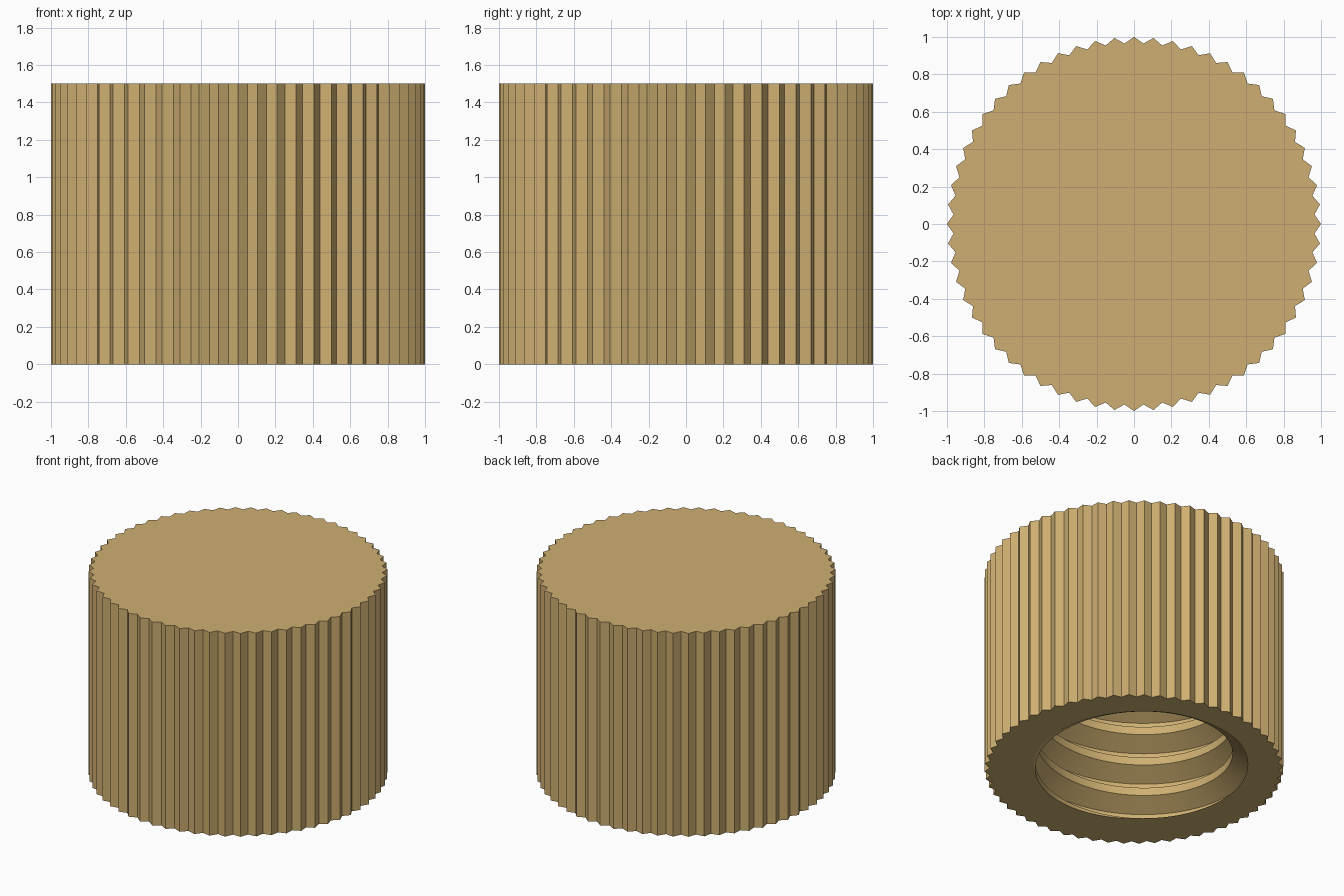
import bpy, bmesh, math

if "Cube" in bpy.data.objects:
    bpy.data.objects.remove(bpy.data.objects["Cube"])

HEIGHT, DEPTH = 1.5, 1.25          # cap height, blind bore depth
TEETH, TIP, VALLEY = 60, 1.0, 0.966
PITCH, MINOR, MAJOR = 0.235, 0.66, 0.79
STEPS = 96                         # segments per thread turn

brass = bpy.data.materials.new("tan_brass")
brass.diffuse_color = (0.62, 0.43, 0.165, 1)
brass.use_nodes = True
brass.node_tree.nodes["Principled BSDF"].inputs["Base Color"].default_value = brass.diffuse_color

bm = bmesh.new()

# Knurled outer wall: alternating tip and valley points, closed on top
bottom, top = [], []
for i in range(TEETH * 2):
    a = math.pi * i / TEETH
    r = VALLEY if i % 2 else TIP
    bottom.append(bm.verts.new((r * math.cos(a), r * math.sin(a), 0)))
    top.append(bm.verts.new((r * math.cos(a), r * math.sin(a), HEIGHT)))
n = len(bottom)
for i in range(n):
    j = (i + 1) % n
    bm.faces.new((bottom[i], bottom[j], top[j], top[i]))
bm.faces.new(top)
rim = [bm.edges.get((bottom[i], bottom[(i + 1) % n])) for i in range(n)]

# Threaded bore: thread profile swept along a right-handed helix
profile = [(-1 / 16, MAJOR), (1 / 16, MAJOR), (3 / 8, MINOR), (5 / 8, MINOR), (15 / 16, MAJOR)]
turns = math.ceil(DEPTH / PITCH) + 3
rows = []
for i in range(turns * STEPS + 1):
    a = math.pi / 2 + 2 * math.pi * i / STEPS
    z = PITCH * (i / STEPS - 2)
    rows.append([bm.verts.new((r * math.cos(a), r * math.sin(a), z + PITCH * t))
                 for t, r in profile])
bore_faces = []
for lo, hi in zip(rows, rows[1:]):
    for k in range(len(profile) - 1):
        bore_faces.append(bm.faces.new((lo[k], lo[k + 1], hi[k + 1], hi[k])))
bmesh.ops.remove_doubles(bm, verts=[v for row in rows for v in row], dist=1e-4)


# Trim the thread flat at the mouth and at the blind end
def trim(z, direction):
    faces = [f for f in bm.faces if max(v.co.xy.length for v in f.verts) < 0.85]
    geom = faces + list({e for f in faces for e in f.edges}) + list({v for f in faces for v in f.verts})
    bmesh.ops.bisect_plane(bm, geom=geom, dist=1e-6, plane_co=(0, 0, z),
                           plane_no=(0, 0, direction), clear_outer=True)


trim(0, -1)
trim(DEPTH, 1)


def open_edges(z):
    return [e for e in bm.edges if e.is_boundary and all(abs(v.co.z - z) < 1e-4 for v in e.verts)]


# Blind end of the bore, then the flat ring around the mouth
bmesh.ops.triangle_fill(bm, edges=open_edges(DEPTH), use_beauty=True, normal=(0, 0, -1))
bmesh.ops.triangle_fill(bm, edges=open_edges(0), use_beauty=True, normal=(0, 0, -1))
bmesh.ops.recalc_face_normals(bm, faces=bm.faces[:])

mesh = bpy.data.meshes.new("knurled_cap")
bm.to_mesh(mesh)
bm.free()
mesh.materials.append(brass)
cap = bpy.data.objects.new("knurled_cap", mesh)
bpy.context.collection.objects.link(cap)
bpy.context.view_layer.objects.active = cap
cap.select_set(True)
bpy.ops.object.shade_smooth_by_angle(angle=math.radians(25))
